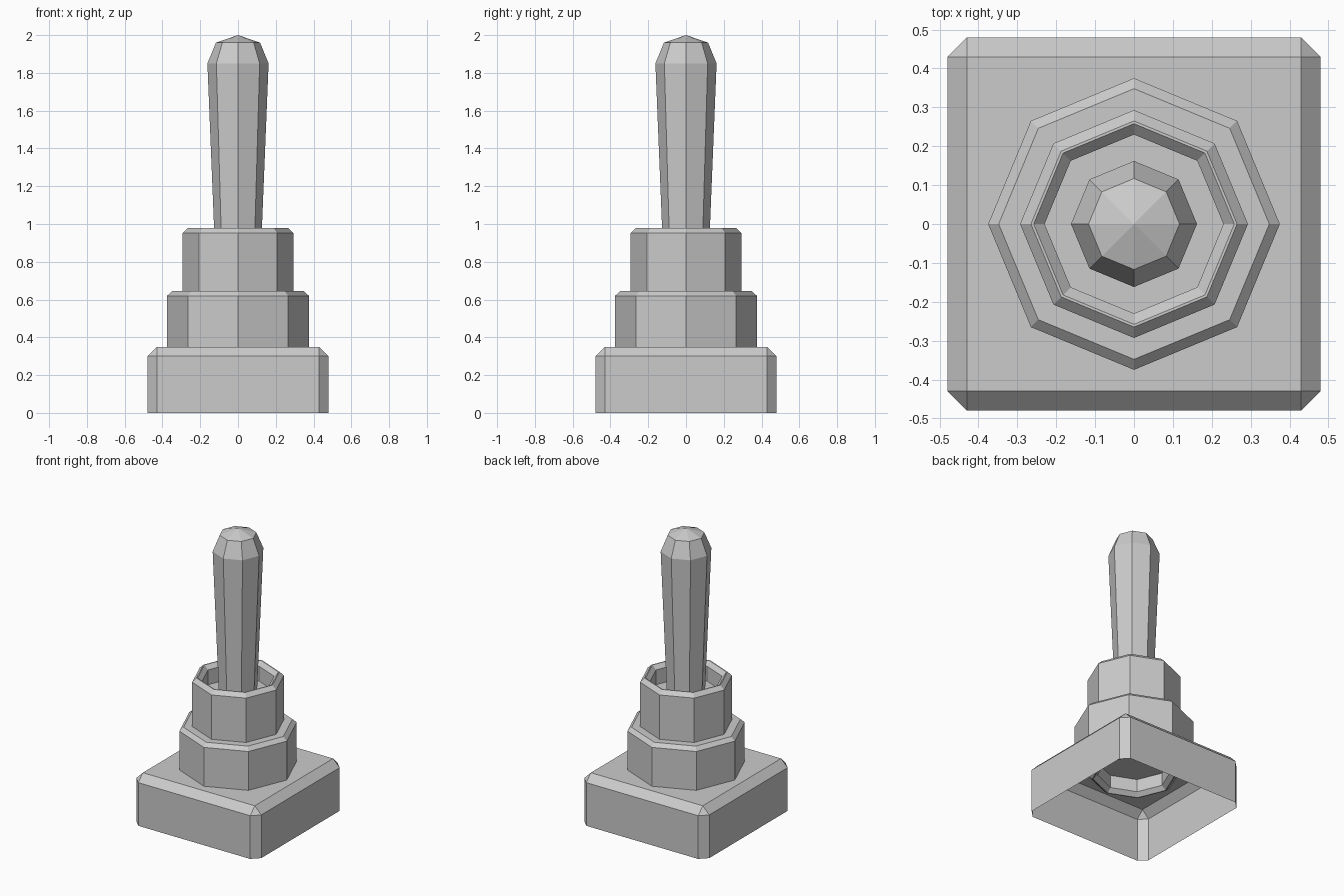
import bpy
import bmesh
import math

SIDES = 8

cube = bpy.data.objects.get("Cube")
if cube:
    bpy.data.objects.remove(cube, do_unlink=True)

# One plain grey for the whole switch
grey = bpy.data.materials.new("plain grey")
grey.use_nodes = True
colour = (0.6, 0.6, 0.6, 1)
grey.diffuse_color = colour
grey.node_tree.nodes["Principled BSDF"].inputs["Base Color"].default_value = colour


def finish(name, bm):
    mesh = bpy.data.meshes.new(name)
    bm.to_mesh(mesh)
    bm.free()
    mesh.materials.append(grey)
    obj = bpy.data.objects.new(name, mesh)
    bpy.context.collection.objects.link(obj)
    return obj


def lathe(name, profile, closed=False):
    """Turn a (radius, height) profile, listed bottom to top outside, into a faceted solid."""
    bm = bmesh.new()
    rings = []
    for r, z in profile:
        if r == 0:
            rings.append([bm.verts.new((0, 0, z))] * SIDES)
            continue
        angles = [math.tau * i / SIDES for i in range(SIDES)]
        rings.append([bm.verts.new((r * math.cos(a), r * math.sin(a), z)) for a in angles])
    pairs = list(zip(rings, rings[1:]))
    if closed:
        pairs.append((rings[-1], rings[0]))
    for low, high in pairs:
        for i in range(SIDES):
            j = (i + 1) % SIDES
            corners = dict.fromkeys((low[i], low[j], high[j], high[i]))
            bm.faces.new(list(corners))
    return finish(name, bm)


# Base housing: a box open underneath, with bevelled top and upright edges
bm = bmesh.new()
bmesh.ops.create_cube(bm, size=1)
for v in bm.verts:
    v.co.x *= 0.96
    v.co.y *= 0.96
    v.co.z = (v.co.z + 0.5) * 0.35
bottom = [f for f in bm.faces if f.normal.z < -0.5]
bmesh.ops.delete(bm, geom=bottom, context="FACES")
edges = [e for e in bm.edges if not e.is_boundary]
bmesh.ops.bevel(bm, geom=edges, offset=0.05, segments=1, affect="EDGES")
finish("base_housing", bm)

# Lower nut: chamfered ring resting on the base
lathe("lower_nut", [(0.375, 0.35), (0.375, 0.62), (0.348, 0.645), (0.27, 0.645)])

# Bushing: tube with chamfered rims, running through the nut into the base
lathe("bushing", [(0.265, 0.235), (0.293, 0.262), (0.293, 0.953), (0.265, 0.98),
                  (0.258, 0.98), (0.23, 0.953), (0.23, 0.262), (0.258, 0.235)], closed=True)

# Floor inside the bushing
lathe("bushing_floor", [(0.23, 0.85), (0, 0.85)])

# Lever: tapered handle with a faceted tip
lathe("lever", [(0.121, 0.84), (0.162, 1.85), (0.117, 1.96), (0, 2.0)])
